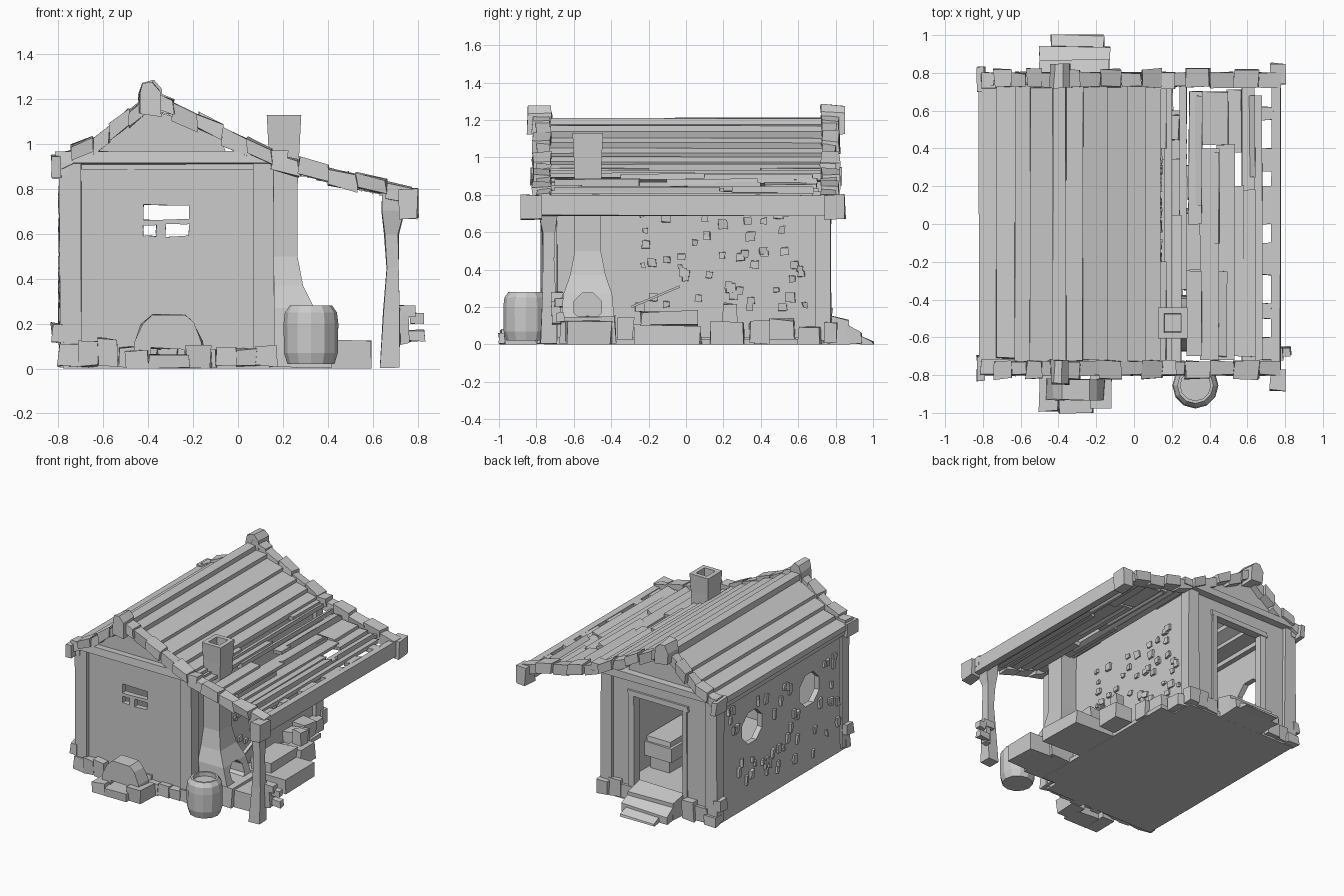
import bpy, bmesh, math, random
from mathutils import Matrix, Vector

random.seed(4)


def finish(name, bm, jitter=0.0):
    for v in bm.verts:
        v.co += Vector([random.uniform(-jitter, jitter) for _ in range(3)])
        v.co.z = max(v.co.z, 0.0)
    bmesh.ops.recalc_face_normals(bm, faces=bm.faces)
    me = bpy.data.meshes.new(name)
    bm.to_mesh(me)
    bm.free()
    ob = bpy.data.objects.new(name, me)
    bpy.context.collection.objects.link(ob)
    return ob


def add_prism(bm, pts, y0, y1):
    """Extrude an x-z outline from y0 to y1."""
    a = [bm.verts.new((x, y0, z)) for x, z in pts]
    b = [bm.verts.new((x, y1, z)) for x, z in pts]
    bm.faces.new(a)
    bm.faces.new(b[::-1])
    n = len(pts)
    for i in range(n):
        bm.faces.new((a[i], b[i], b[(i + 1) % n], a[(i + 1) % n]))


def add_box(bm, x0, x1, y0, y1, z0, z1):
    add_prism(bm, [(x0, z0), (x1, z0), (x1, z1), (x0, z1)], y0, y1)


def boxes(name, items, jitter=0.0):
    bm = bmesh.new()
    for it in items:
        add_box(bm, *it)
    return finish(name, bm, jitter)


def loft(name, rings, jitter=0.0):
    """Stack closed rings of points."""
    bm = bmesh.new()
    rows = [[bm.verts.new(p) for p in r] for r in rings]
    n = len(rows[0])
    for a, b in zip(rows, rows[1:]):
        for i in range(n):
            bm.faces.new((a[i], a[(i + 1) % n], b[(i + 1) % n], b[i]))
    bm.faces.new(rows[0])
    bm.faces.new(rows[-1])
    return finish(name, bm, jitter)


def rect(z, cx, hx, cy, hy):
    return [(cx + sx * hx, cy + sy * hy, z) for sx, sy in ((-1, -1), (1, -1), (1, 1), (-1, 1))]


def cut(ob, cutter):
    cutter.hide_render = True
    cutter.hide_viewport = True
    m = ob.modifiers.new("opening", "BOOLEAN")
    m.object = cutter
    m.operation = "DIFFERENCE"


def round_cutter(name, centres, radius, depth):
    """Eight-sided holes running along x."""
    bm = bmesh.new()
    for c in centres:
        mat = Matrix.Translation(c) @ Matrix.Rotation(math.pi / 2, 4, "Y") @ Matrix.Rotation(math.pi / 8, 4, "Z")
        bmesh.ops.create_cone(bm, cap_ends=True, segments=8, radius1=radius, radius2=radius, depth=depth, matrix=mat)
    return finish(name, bm)


ROOF = [(-0.83, 0.90), (-0.62, 1.00), (-0.46, 1.13), (-0.39, 1.19), (-0.28, 1.14),
        (-0.02, 1.01), (0.16, 0.92), (0.42, 0.85), (0.80, 0.76)]


def roof_z(x):
    for (x0, z0), (x1, z1) in zip(ROOF, ROOF[1:]):
        if x <= x1:
            return z0 + (z1 - z0) * (x - x0) / (x1 - x0)
    return ROOF[-1][1]


# Floor and walls
boxes("floor", [(-0.78, 0.14, -0.76, 0.76, 0.0, 0.04), (0.14, 0.26, -0.66, 0.6, 0.0, 0.03)])
front = boxes("front_wall", [(-0.77, 0.13, -0.75, -0.71, 0.03, 0.89)])
cut(front, boxes("front_window_cutter", [(-0.42, -0.22, -0.8, -0.6, 0.665, 0.73),
                                         (-0.42, -0.365, -0.8, -0.6, 0.59, 0.64),
                                         (-0.32, -0.22, -0.8, -0.6, 0.59, 0.645)], 0.004))
left = boxes("left_wall", [(-0.78, -0.74, -0.75, 0.75, 0.03, 0.92)])
cut(left, round_cutter("left_window_cutter", [(-0.76, 0.34, 0.58), (-0.76, -0.33, 0.6)], 0.125, 0.3))
boxes("right_wall", [(0.09, 0.13, -0.75, 0.75, 0.03, 0.93)])
boxes("back_wall", [(-0.77, -0.51, 0.71, 0.75, 0.03, 0.92), (-0.1, 0.13, 0.71, 0.75, 0.03, 0.92),
                    (-0.51, -0.1, 0.71, 0.75, 0.79, 0.92)])
boxes("door_frame", [(-0.54, -0.5, 0.7, 0.76, 0.03, 0.82), (-0.11, -0.07, 0.7, 0.76, 0.03, 0.82),
                     (-0.55, -0.06, 0.7, 0.762, 0.78, 0.82)], 0.006)

# Corner posts and wall plates
posts, plates = [], []
for s in (-1, 1):
    for x0, x1 in ((-0.795, -0.7), (0.07, 0.16)):
        posts.append((x0, x1, *sorted((s * 0.69, s * 0.775)), 0.02, 0.92))
    plates.append((-0.81, 0.22, *sorted((s * 0.72, s * 0.80)), 0.91, 0.965))
    plates.append((-0.77, 0.13, *sorted((s * 0.71, s * 0.74)), 0.88, 0.92))
boxes("corner_posts", posts, 0.004)
boxes("gable_tie_beams", plates, 0.006)
boxes("side_wall_plates", [(-0.81, -0.75, -0.78, 0.78, 0.86, 0.9)], 0.006)

# Protruding stones on the long walls and ragged footing
stones = []
for _ in range(50):
    y, z, h = random.uniform(-0.3, 0.64), random.uniform(0.2, 0.72), random.uniform(0.012, 0.026)
    stones.append((0.11, 0.145, y - h, y + h, z - h, z + h))
for _ in range(60):
    y, z, h = random.uniform(-0.66, 0.66), random.uniform(0.1, 0.82), random.uniform(0.012, 0.024)
    if min(math.hypot(y - 0.34, z - 0.58), math.hypot(y + 0.33, z - 0.6)) > 0.16:
        stones.append((-0.797, -0.76, y - h * 0.7, y + h * 0.7, z - 1.5 * h, z + 1.5 * h))
boxes("wall_stones", stones, 0.006)
footing = []
for i in range(11):
    x = -0.8 + i * 0.088
    for s in (-1, 1):
        if s < 0 or not -0.55 < x < -0.1:
            footing.append((x, x + 0.09, *sorted((s * 0.73, s * random.uniform(0.765, 0.81))),
                            0.01, random.uniform(0.07, 0.15)))
footing += [(-0.83, -0.77, s * 0.74 - 0.04, s * 0.74 + 0.04, 0.12, 0.2) for s in (-1, 1)]
boxes("stone_footing", footing, 0.008)

# Overlapping roof planks running front to back, every second one raised
bm = bmesh.new()


def plank(x0, x1, y0, y1, t=0.03, lift=0.022):
    lift0, lift1 = (lift, 0.0) if x0 < -0.4 else (0.0, lift)
    z0, z1 = roof_z(x0), roof_z(x1)
    add_prism(bm, [(x0, z0 + lift0 - t), (x1, z1 + lift1 - t), (x1, z1 + lift1), (x0, z0 + lift0)], y0, y1)


edges = [-0.81, -0.72, -0.62, -0.54, -0.42]
for a, b in zip(edges, edges[1:]):
    plank(a - 0.01, b + 0.012, -0.74 + random.uniform(0, 0.04), 0.76 - random.uniform(0, 0.04), 0.04, 0.035)
edges = [-0.39, -0.28, -0.15, -0.04, 0.05, 0.13]
for a, b in zip(edges, edges[1:]):
    plank(a - 0.01, b + 0.01, -0.74 + random.uniform(0, 0.04), 0.76 - random.uniform(0, 0.04), 0.04, 0.035)
finish("main_roof_planks", bm, 0.003)
boxes("ridge_cap", [(-0.43, -0.36, -0.75, 0.75, 1.165, 1.21)], 0.004)

# Broken lean-to planks with gaps
bm = bmesh.new()
for x0, x1, y0, y1 in [(0.11, 0.17, -0.74, -0.2), (0.11, 0.17, 0.4, 0.74), (0.16, 0.2, -0.74, 0.74),
                       (0.19, 0.25, -0.74, 0.05), (0.24, 0.28, -0.35, 0.74), (0.28, 0.36, -0.7, -0.25),
                       (0.29, 0.36, 0.0, 0.7), (0.35, 0.45, -0.72, 0.4), (0.35, 0.5, 0.42, 0.7),
                       (0.44, 0.53, -0.72, 0.42), (0.52, 0.58, -0.7, 0.2), (0.49, 0.57, 0.38, 0.71),
                       (0.57, 0.64, -0.73, 0.72), (0.63, 0.68, -0.72, 0.68), (0.67, 0.74, -0.72, -0.6),
                       (0.67, 0.73, -0.5, -0.42), (0.67, 0.74, -0.27, -0.1), (0.67, 0.73, 0.0, 0.2),
                       (0.67, 0.73, 0.28, 0.4), (0.67, 0.74, 0.55, 0.62)]:
    plank(x0, x1, y0, y1, 0.028)
# raised loose boards
for x0, x1, y0, y1 in [(0.31, 0.36, 0.1, 0.68), (0.39, 0.45, -0.1, 0.38), (0.44, 0.49, -0.7, -0.25),
                       (0.55, 0.64, -0.7, 0.18), (0.6, 0.64, 0.25, 0.68)]:
    plank(x0, x1, y0, y1, 0.03, 0.045)
finish("lean_to_planks", bm, 0.004)

# Chunky verge boards on both gables
bm = bmesh.new()
for s in (-1, 1):
    xs = [-0.83, -0.74, -0.65, -0.57, -0.49, -0.39, -0.29, -0.18, -0.07, 0.04,
          0.15, 0.27, 0.4, 0.53, 0.66, 0.78]
    for i, (a, b) in enumerate(zip(xs, xs[1:])):
        up, low = 0.038 + 0.012 * (i % 2), 0.02 + 0.015 * ((i + 1) % 2)
        za, zb = roof_z(a), roof_z(b)
        y = sorted((s * 0.725, s * (0.80 + 0.02 * (i % 2))))
        add_prism(bm, [(a, za - low), (b, zb - low), (b, zb + up), (a, za + up)], *y)
    y = sorted((s * 0.72, s * 0.845))
    add_prism(bm, [(-0.44, 1.14), (-0.34, 1.12), (-0.345, 1.24), (-0.38, 1.28), (-0.42, 1.27), (-0.44, 1.22)], *y)
    add_box(bm, -0.83, -0.79, *sorted((s * 0.7, s * 0.83)), 0.85, 0.95)
finish("verge_boards", bm, 0.007)

# Gable infill
bm = bmesh.new()
for s in (-1, 1):
    add_prism(bm, [(-0.68, 0.95), (-0.05, 0.95), (-0.08, 1.04), (-0.2, 1.1), (-0.39, 1.15), (-0.5, 1.08), (-0.6, 1.0)],
              *sorted((s * 0.72, s * 0.75)))
finish("gable_infill", bm)

# Lean-to eave beam and the one front post
boxes("lean_to_beam", [(0.73, 0.775, -0.82, 0.8, 0.69, 0.80), (0.72, 0.80, -0.88, -0.77, 0.67, 0.80),
                       (0.72, 0.80, 0.74, 0.85, 0.67, 0.80)], 0.006)
loft("lean_to_post", [rect(z, x, h, -0.735, h) for z, x, h in
                      ((0.0, 0.675, 0.042), (0.25, 0.685, 0.036), (0.45, 0.69, 0.028),
                       (0.6, 0.685, 0.032), (0.7, 0.69, 0.05), (0.78, 0.7, 0.055))], 0.004)
boxes("hanging_tools", [(0.69, 0.79, -0.72, -0.66, 0.23, 0.28), (0.77, 0.83, -0.7, -0.66, 0.2, 0.25),
                        (0.72, 0.76, -0.72, -0.67, 0.11, 0.25), (0.74, 0.83, -0.69, -0.65, 0.12, 0.17)], 0.006)

# Forge: hearth, flared hood and chimney with open top
boxes("forge_hearth", [(0.14, 0.42, -0.67, -0.38, 0.0, 0.15), (0.4, 0.59, -0.64, -0.4, 0.0, 0.13)], 0.008)
hood = loft("forge_hood_and_chimney", [rect(*r) for r in (
    (0.1, 0.26, 0.13, -0.525, 0.145), (0.27, 0.235, 0.105, -0.525, 0.13), (0.37, 0.21, 0.08, -0.525, 0.095),
    (0.5, 0.2, 0.065, -0.525, 0.07), (0.8, 0.2, 0.065, -0.525, 0.07), (1.0, 0.205, 0.07, -0.525, 0.075),
    (1.13, 0.205, 0.077, -0.525, 0.082),
    (1.13, 0.205, 0.045, -0.525, 0.05), (1.0, 0.205, 0.04, -0.525, 0.045))])
cut(hood, round_cutter("forge_mouth_cutter", [(0.38, -0.525, 0.2)], 0.08, 0.3))

# Water barrel
rings = []
for z, r in ((0.02, 0.105), (0.07, 0.12), (0.2, 0.122), (0.25, 0.116), (0.28, 0.095), (0.28, 0.08), (0.25, 0.08)):
    rings.append([(0.325 + r * math.cos(i * math.tau / 12), -0.855 + r * math.sin(i * math.tau / 12), z)
                  for i in range(12)])
loft("water_barrel", rings)

# Stepped stone pile at the front
bm = bmesh.new()
add_prism(bm, [(-0.47, 0.02), (-0.4, 0.02), (-0.39, 0.09), (-0.24, 0.09), (-0.23, 0.02), (-0.15, 0.02),
               (-0.16, 0.12), (-0.2, 0.2), (-0.24, 0.24), (-0.38, 0.24), (-0.43, 0.2), (-0.46, 0.12)], -0.93, -0.82)
add_box(bm, -0.5, -0.4, -0.99, -0.8, 0.0, 0.08)
add_box(bm, -0.23, -0.12, -0.97, -0.8, 0.0, 0.1)
add_box(bm, -0.4, -0.22, -1.0, -0.85, 0.0, 0.06)
finish("front_stone_pile", bm, 0.006)

# Worn ramp of steps at the back door
bm = bmesh.new()
for x0, x1, y0, y1, za, zb in ((-0.5, -0.13, 0.74, 0.87, 0.16, 0.13), (-0.5, -0.13, 0.86, 0.94, 0.11, 0.06),
                               (-0.44, -0.16, 0.93, 1.0, 0.05, 0.02)):
    add_box(bm, x0, x1, y0, y1, 0.0, za)
    bm.verts.ensure_lookup_table()
    for v in bm.verts[-8:]:
        if v.co.y > y1 - 0.01 and v.co.z > 0:
            v.co.z = zb
finish("back_steps", bm, 0.006)

# Clutter under the lean-to and bench indoors
boxes("work_trough", [(0.24, 0.58, -0.27, 0.08, 0.0, 0.1), (0.27, 0.44, -0.24, 0.06, 0.1, 0.18)], 0.01)
boxes("anvil_block", [(0.28, 0.42, 0.13, 0.31, 0.0, 0.12), (0.31, 0.38, 0.2, 0.27, 0.12, 0.22)], 0.008)
boxes("side_rubble", [(0.13, 0.28, 0.34, 0.44, 0.0, 0.12), (0.13, 0.24, 0.45, 0.58, 0.0, 0.13),
                      (0.13, 0.2, 0.6, 0.72, 0.0, 0.09), (0.13, 0.24, -0.36, -0.28, 0.0, 0.14)], 0.01)
stick = boxes("leaning_tool", [(-0.012, 0.012, -0.14, 0.14, -0.012, 0.012)])
stick.location = (0.24, -0.16, 0.25)
stick.rotation_euler = (0.4, 0, 0)
boxes("indoor_bench", [(-0.13, 0.09, -0.08, 0.36, 0.14, 0.24), (-0.11, 0.08, -0.06, 0.34, 0.24, 0.28),
                       (-0.09, 0.07, -0.04, 0.32, 0.03, 0.15)], 0.006)
